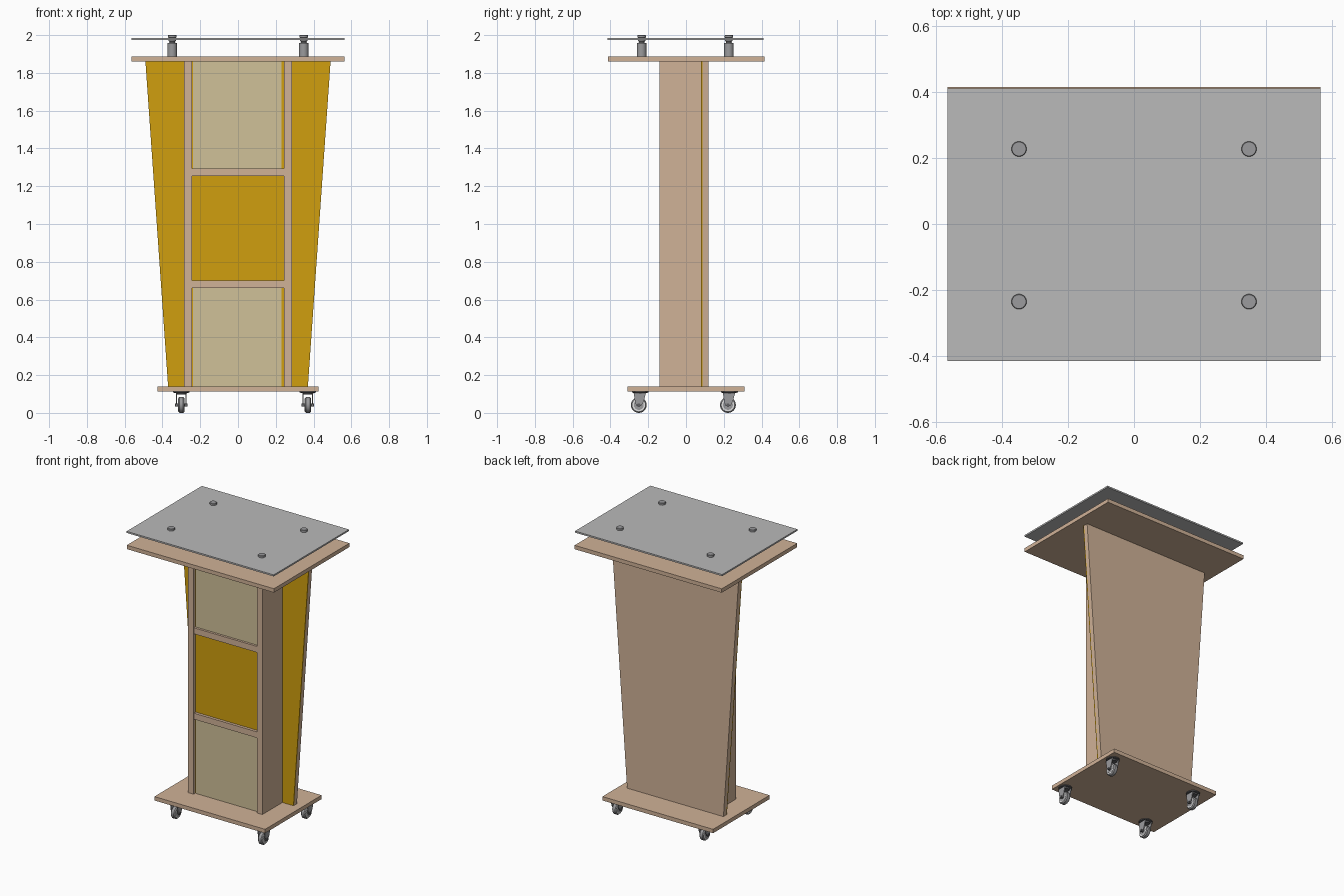
import bpy, bmesh, math
from mathutils import Matrix, Vector

cube = bpy.data.objects.get("Cube")
if cube:
    bpy.data.objects.remove(cube, do_unlink=True)


def material(name, rgb):
    # sRGB 0-255 to linear
    col = [((c / 255 + 0.055) / 1.055) ** 2.4 for c in rgb] + [1]
    m = bpy.data.materials.new(name)
    m.use_nodes = True
    m.diffuse_color = col
    m.node_tree.nodes["Principled BSDF"].inputs["Base Color"].default_value = col
    return m


WOOD = material("light wood", (208, 178, 151))
GOLD = material("golden yellow", (208, 159, 14))
CREAM = material("cream panel", (208, 193, 153))
GLASS = material("grey glass", (186, 186, 186))
METAL = material("grey metal", (155, 155, 157))
DARK = material("dark metal", (95, 95, 98))
PALE = material("pale wheel ring", (225, 225, 225))


def finish(name, bm, mat, smooth=False):
    bmesh.ops.recalc_face_normals(bm, faces=bm.faces)
    mesh = bpy.data.meshes.new(name)
    bm.to_mesh(mesh)
    bm.free()
    mesh.materials.append(mat)
    ob = bpy.data.objects.new(name, mesh)
    bpy.context.collection.objects.link(ob)
    if smooth:
        bpy.ops.object.select_all(action='DESELECT')
        ob.select_set(True)
        bpy.context.view_layer.objects.active = ob
        bpy.ops.object.shade_smooth_by_angle()
    return ob


def box(name, mat, x, y, z):
    bm = bmesh.new()
    bmesh.ops.create_cube(bm, size=1)
    for v in bm.verts:
        v.co = Vector([(r[0] + r[1]) / 2 + c * (r[1] - r[0])
                       for r, c in zip((x, y, z), v.co)])
    return finish(name, bm, mat)


def extrude(name, mat, outline, direction):
    bm = bmesh.new()
    face = bm.faces.new([bm.verts.new(p) for p in outline])
    out = bmesh.ops.extrude_face_region(bm, geom=[face], use_keep_orig=True)
    verts = [g for g in out["geom"] if isinstance(g, bmesh.types.BMVert)]
    bmesh.ops.translate(bm, verts=verts, vec=direction)
    return finish(name, bm, mat)


def lathe(name, mat, profile, place):
    # Revolve (radius, height) points about z, then place
    bm = bmesh.new()
    verts = [bm.verts.new((r, 0, h)) for r, h in profile]
    edges = [bm.edges.new(p) for p in zip(verts, verts[1:])]
    bmesh.ops.spin(bm, geom=verts + edges, cent=(0, 0, 0), axis=(0, 0, 1),
                   angle=math.tau, steps=28, use_duplicate=False)
    bmesh.ops.remove_doubles(bm, verts=bm.verts, dist=0.0001)
    bm.transform(place)
    return finish(name, bm, mat, True)


# Base and top boards, glass reading surface
box("base_board", WOOD, (-.425, .425), (-.31, .31), (.113, .14))
box("top_board", WOOD, (-.565, .565), (-.413, .415), (1.86, 1.887))
box("glass_top", GLASS, (-.565, .565), (-.415, .41), (1.973, 1.984))

# Tapered back panel with a golden facing
for name, mat, y, depth in (("back_panel", WOOD, .087, .031),
                            ("back_panel_facing", GOLD, .08, .007)):
    outline = [(-.37, y, .14), (.37, y, .14), (.49, y, 1.86), (-.49, y, 1.86)]
    extrude(name, mat, outline, (0, depth, 0))

# Front column: side boards, cross rails, recessed panels
for side, s in (("left", 1), ("right", -1)):
    box(side + "_side_board", WOOD, sorted((.243 * s, .285 * s)), (-.14, .08), (.14, 1.86))
for name, z in (("lower_rail", .66), ("upper_rail", 1.253)):
    box(name, WOOD, (-.243, .243), (-.138, .08), (z, z + .042))
box("golden_panel", GOLD, (-.243, .243), (-.118, -.105), (.14, 1.86))
for name, z in (("lower_cream_panel", (.14, .66)), ("upper_cream_panel", (1.295, 1.86))):
    box(name, CREAM, (-.238, .23), (-.122, -.118), z)

# Standoffs carrying the glass
for sx in (-1, 1):
    for end, y in (("front", -.235), ("back", .227)):
        label = end + ("_left" if sx > 0 else "_right")
        lathe(label + "_standoff", METAL,
              [(0, 1.887), (.025, 1.887), (.025, 1.958), (.014, 1.96), (.014, 1.967),
               (.02, 1.968), (.02, 1.986), (.023, 1.987), (.023, 1.998), (.021, 2), (0, 2)],
              Matrix.Translation((.348 * sx, y, 0)))

# Casters: swivel plate, fork cheeks, axle and wheel
for side, x in (("left", .37), ("right", -.3)):
    for end, y in (("front", -.25), ("back", .222)):
        label = f"{end}_{side}_caster"
        lathe(label + "_swivel", DARK,
              [(0, .098), (.026, .098), (.03, .106), (.044, .107), (.044, .113), (0, .113)],
              Matrix.Translation((x, y + .008, 0)))
        for s in (-1, 1):
            xs = x + s * .023
            cheek = [(xs, y - .027, .106), (xs, y + .038, .106), (xs, y + .026, .06),
                     (xs, y + .012, .036), (xs, y - .012, .036), (xs, y - .02, .06)]
            extrude(label + "_fork", METAL, cheek, (s * .005, 0, 0))
        turn = Matrix.Translation((x, y, .042)) @ Matrix.Rotation(math.pi / 2, 4, 'Y')
        lathe(label + "_axle", DARK, [(0, -.033), (.009, -.033), (.009, .033), (0, .033)], turn)
        lathe(label + "_wheel", METAL,
              [(0, -.016), (.036, -.016), (.042, -.01), (.042, .01), (.036, .016), (0, .016)], turn)
        for s in (-1, 1):
            lathe(label + "_wheel_ring", PALE,
                  [(.026, s * .0155), (.026, s * .0175), (.034, s * .0175), (.034, s * .0155)], turn)
